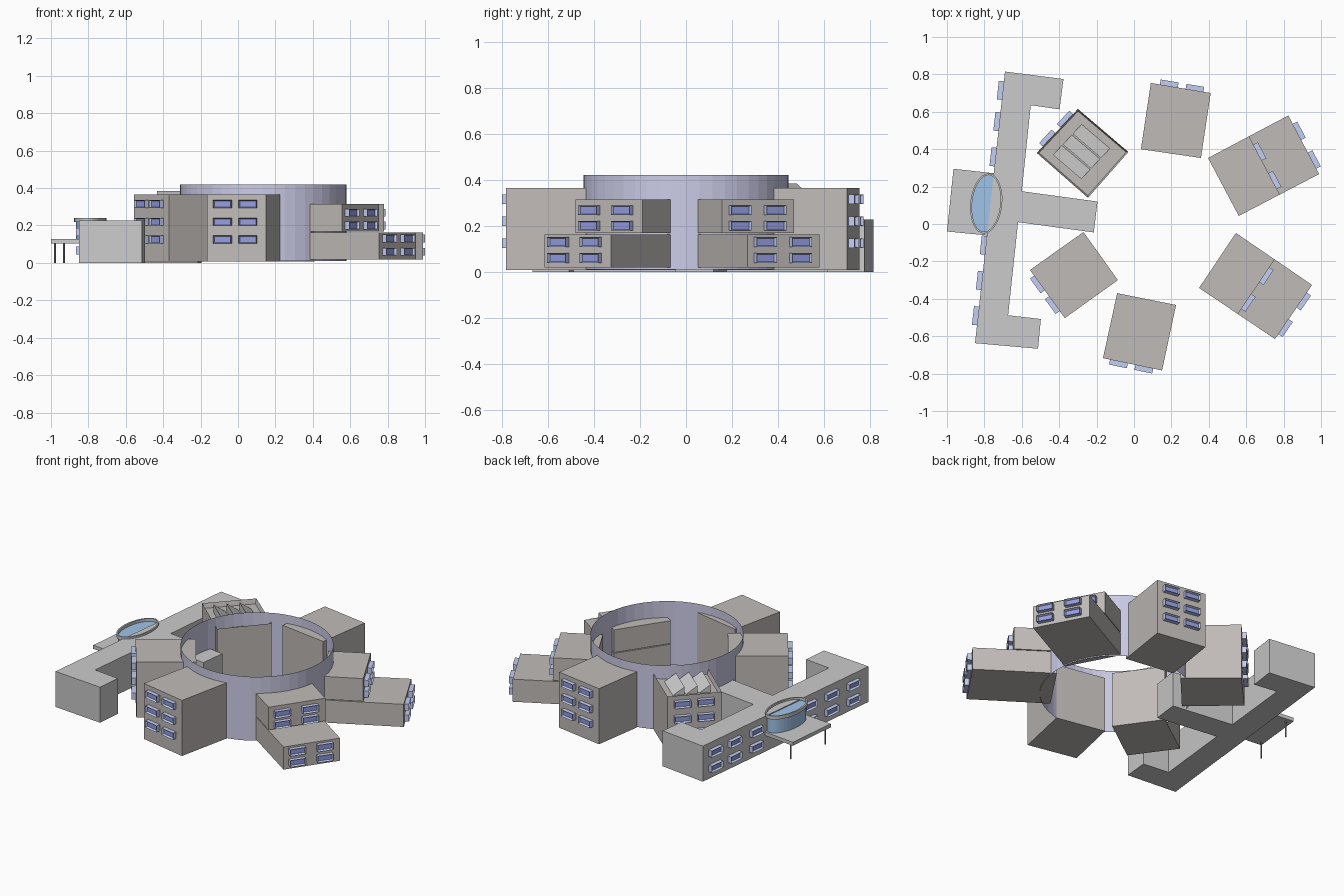
import bpy, bmesh, math
from mathutils import Vector, Matrix

if "Cube" in bpy.data.objects:
    bpy.data.objects.remove(bpy.data.objects["Cube"])


def mat(name, r, g, b):
    m = bpy.data.materials.new(name)
    m.diffuse_color = (r, g, b, 1)
    m.use_nodes = True
    m.node_tree.nodes["Principled BSDF"].inputs["Base Color"].default_value = m.diffuse_color
    return m


STONE = mat("warm_stone", 0.53, 0.50, 0.48)
CONCRETE = mat("concrete", 0.58, 0.58, 0.58)
RING = mat("lavender_wall", 0.60, 0.60, 0.80)
FRAME = mat("window_frame", 0.55, 0.62, 0.90)
GLASS = mat("window_glass", 0.30, 0.34, 0.75)
SKY = mat("lantern_glass", 0.35, 0.55, 0.82)
DARK = mat("dark_metal", 0.25, 0.27, 0.29)


def finish(bm, name, *mats, recalc=True):
    if recalc:
        bmesh.ops.recalc_face_normals(bm, faces=bm.faces)
    me = bpy.data.meshes.new(name)
    bm.to_mesh(me)
    bm.free()
    for m in mats:
        me.materials.append(m)
    ob = bpy.data.objects.new(name, me)
    bpy.context.collection.objects.link(ob)
    return ob


def prism(name, pts, z0, z1, m, parapet=0):
    bm = bmesh.new()
    top = bm.faces.new([bm.verts.new((x, y, z0)) for x, y in pts])
    res = bmesh.ops.extrude_face_region(bm, geom=[top], use_keep_orig=True)["geom"]
    bmesh.ops.translate(bm, verts=[v for v in res if isinstance(v, bmesh.types.BMVert)],
                        vec=(0, 0, z1 - z0))
    bmesh.ops.recalc_face_normals(bm, faces=bm.faces)
    if parapet:
        roof = max(bm.faces, key=lambda f: f.calc_center_median().z)
        bmesh.ops.inset_region(bm, faces=[roof], thickness=0.012)
        bmesh.ops.translate(bm, verts=roof.verts, vec=(0, 0, -parapet))
    return finish(bm, name, m, recalc=False)


def windows(name, left, right, ts, zs, w=0.097, h=0.042, d=0.03):
    """Projecting framed windows on the wall running left to right as seen from outside."""
    a, b = Vector((*left, 0)), Vector((*right, 0))
    u = (b - a).normalized()
    out = Vector((u.y, -u.x, 0))
    bm = bmesh.new()
    for t in ts:
        for z in zs:
            c = a.lerp(b, t) + out * (d / 2 - 0.003) + Vector((0, 0, z))
            rot = Matrix((u, -out, Vector((0, 0, 1)))).transposed().to_4x4()
            M = Matrix.Translation(c) @ rot @ Matrix.Diagonal((w, d, h, 1))
            vs = bmesh.ops.create_cube(bm, size=1, matrix=M)["verts"]
            faces = {f for v in vs for f in v.link_faces}
            front = max(faces, key=lambda f: f.calc_center_median().dot(out))
            bmesh.ops.inset_region(bm, faces=[front], thickness=0.007)
            bmesh.ops.translate(bm, verts=front.verts, vec=-out * 0.014)
            front.material_index = 1
    finish(bm, name, FRAME, GLASS, recalc=False)


# Open circular wall
bm = bmesh.new()
bmesh.ops.create_cone(bm, cap_ends=False, segments=48, radius1=0.445, radius2=0.445, depth=0.41,
                      matrix=Matrix.Translation((0.135, 0, 0.215)))
finish(bm, "ring_wall", RING)

# Three-storey blocks: outer-left, outer-right, inner-right, inner-left (seen from outside)
TS, ROWS = (0.27, 0.70), (0.125, 0.22, 0.315)
blocks = {
    "south": [(-0.166, -0.717), (0.15, -0.783), (0.225, -0.433), (-0.09, -0.37)],
    "southwest": [(-0.556, -0.246), (-0.37, -0.503), (-0.086, -0.30), (-0.27, -0.043)],
    "northwest": [(-0.30, 0.615), (-0.52, 0.38), (-0.246, 0.14), (-0.03, 0.385)],
    "north": [(0.41, 0.70), (0.09, 0.754), (0.037, 0.40), (0.358, 0.353)],
}
for n, p in blocks.items():
    prism(n + "_block", p, 0.008, 0.365, STONE, 0.03 if n == "northwest" else 0)
    windows(n + "_windows", p[0], p[1], TS, ROWS)

# Sawtooth skylights on the northwest roof
L, R, _, I = (Vector(q) for q in blocks["northwest"])
u, v = R - L, I - L
for i in range(3):
    bm = bmesh.new()
    ends = []
    for t in (0.2, 0.76):
        ends.append([bm.verts.new((*(L + u * s + v * t), z)) for s, z in
                     ((0.15 + i * 0.24, 0.334), (0.37 + i * 0.24, 0.334), (0.37 + i * 0.24, 0.384))])
    bm.faces.new(ends[0])
    bm.faces.new(ends[1])
    for k in range(3):
        bm.faces.new((ends[0][k], ends[0][k - 1], ends[1][k - 1], ends[1][k]))
    finish(bm, f"skylight_{i + 1}", CONCRETE)

# Stepped two-tier blocks: long lower tier, shorter upper tier
stepped = {
    "southeast": [(0.754, -0.615), (0.952, -0.326), (0.545, -0.048), (0.348, -0.342)],
    "northeast": [(0.99, 0.267), (0.825, 0.58), (0.396, 0.353), (0.56, 0.043)],
}
for n, p in stepped.items():
    a, b, c, d = (Vector(q) for q in p)
    ua, ub = a.lerp(d, 0.49), b.lerp(c, 0.49)
    prism(n + "_lower_tier", p, 0.018, 0.163, STONE)
    prism(n + "_upper_tier", [ua, ub, c, d], 0.168, 0.314, STONE)
    windows(n + "_lower_windows", a, b, (0.23, 0.72), (0.06, 0.13))
    windows(n + "_upper_windows", ua, ub, (0.23, 0.72), (0.20, 0.268))

# Long entrance building: bar with two return wings and a central stem
bar = [(-0.69, 0.815), (-0.377, 0.775), (-0.398, 0.613), (-0.552, 0.635), (-0.60, 0.175),
       (-0.195, 0.12), (-0.215, -0.045), (-0.62, 0.01), (-0.673, -0.488), (-0.498, -0.508),
       (-0.513, -0.667), (-0.85, -0.637)]
prism("entrance_building", bar, 0, 0.228, CONCRETE)
windows("entrance_windows", bar[0], bar[-1], (0.07, 0.185, 0.315, 0.64, 0.77, 0.90),
        (0.067, 0.165), w=0.1)

# Entrance canopy on two slim posts
prism("entrance_canopy", [(-0.965, 0.295), (-0.74, 0.27), (-0.775, -0.062), (-1.0, -0.04)],
      0.105, 0.128, CONCRETE)
for i, (x, y) in enumerate([(-0.93, 0.265), (-0.978, -0.015)]):
    bm = bmesh.new()
    bmesh.ops.create_cone(bm, cap_ends=True, segments=10, radius1=0.005, radius2=0.005,
                          depth=0.11, matrix=Matrix.Translation((x, y, 0.055)))
    finish(bm, f"canopy_post_{i + 1}", DARK)

# Oval glazed lantern: drum with a flat cap just under roof level
OVAL = Matrix.Translation((-0.79, 0.11, 0)) @ Matrix.Rotation(math.radians(-6), 4, 'Z')
bm = bmesh.new()
bmesh.ops.create_cone(bm, cap_ends=True, segments=40, radius1=1, radius2=1, depth=0.1,
                      matrix=OVAL @ Matrix.Translation((0, 0, 0.172))
                      @ Matrix.Diagonal((0.075, 0.152, 1, 1)))
finish(bm, "lantern_drum", SKY)

# Raised rim around the lantern
bm = bmesh.new()
loops = []
for rx, ry, z in ((0.085, 0.161, 0.218), (0.085, 0.161, 0.24), (0.075, 0.152, 0.24),
                  (0.075, 0.152, 0.218)):
    loops.append([bm.verts.new(OVAL @ Vector((rx * math.cos(k * math.tau / 40),
                                              ry * math.sin(k * math.tau / 40), z)))
                  for k in range(40)])
for i in range(4):
    for k in range(40):
        bm.faces.new((loops[i][k], loops[i][k - 1], loops[i - 1][k - 1], loops[i - 1][k]))
finish(bm, "lantern_rim", CONCRETE)
